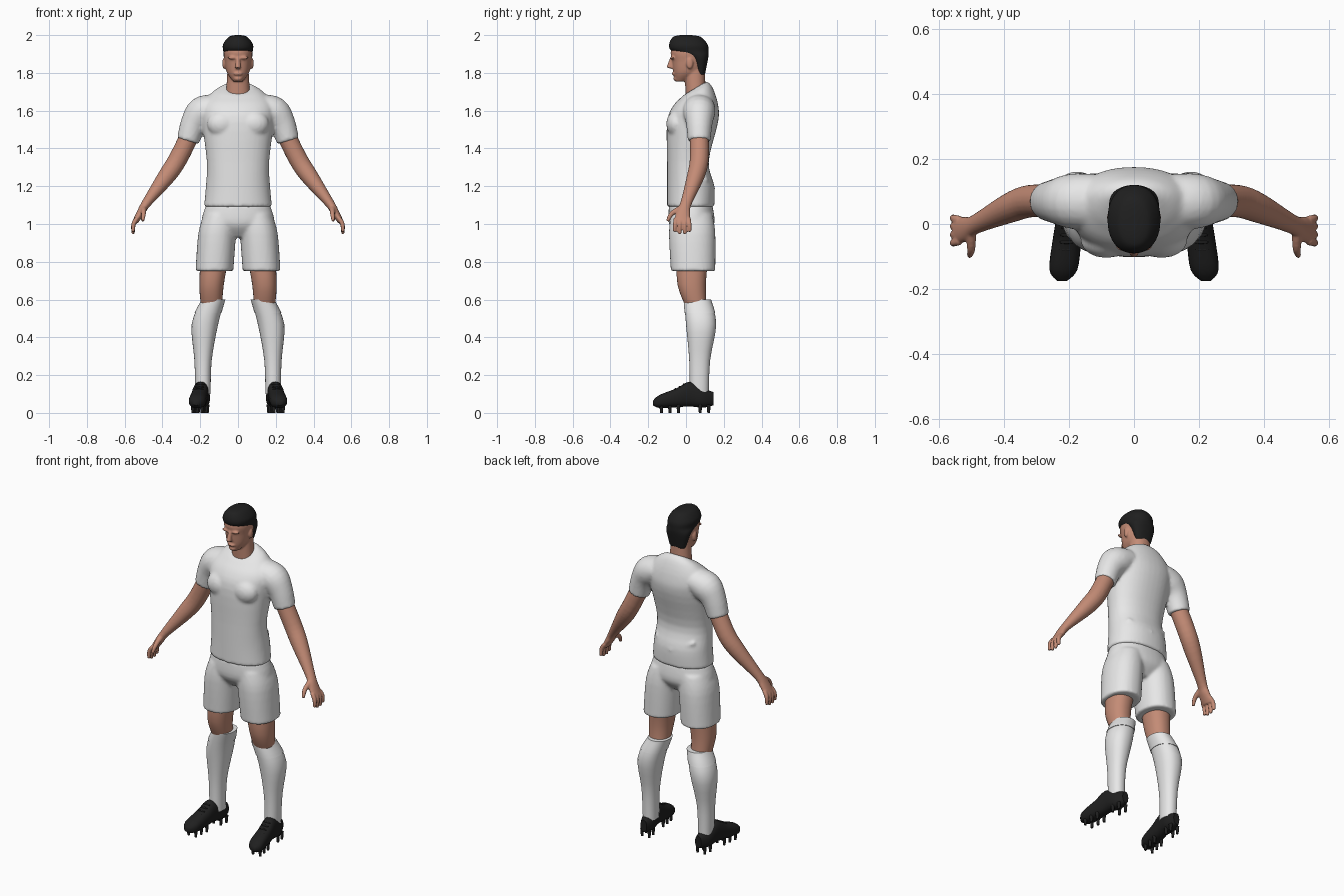
import bpy, bmesh, math
from mathutils import Vector, Matrix

if "Cube" in bpy.data.objects:
    bpy.data.objects.remove(bpy.data.objects["Cube"])


def material(name, red, green, blue):
    mat = bpy.data.materials.new(name)
    mat.use_nodes = True
    color = (red, green, blue, 1)
    mat.diffuse_color = color
    mat.node_tree.nodes["Principled BSDF"].inputs["Base Color"].default_value = color
    return mat


WHITE = material("white_cloth", .8, .8, .8)
SKIN = material("skin", .55, .26, .18)
BLACK = material("black", .014, .014, .014)


def level(z, half, front, back, x=0, tilt=0):
    """A level cross-section: height, half width, front and back depth."""
    return [z, half, front, back, x, tilt]


def joint(x, y, z, radius, flat=1):
    """A point on a limb; flat stretches its section in depth."""
    return [x, y, z, radius, radius * flat]


def section(y, half, bottom, top):
    """An upright cross-section of the boot."""
    return [y, half, bottom, top]


def spline(rows, steps=4):
    """Catmull-Rom interpolation through rows of equal length."""
    out = []
    last = len(rows) - 1
    for i in range(last):
        before, start, end, after = (rows[max(0, min(last, i + k))] for k in (-1, 0, 1, 2))
        for step in range(steps):
            t = step / steps
            out.append([q + t / 2 * (r - p + t * (2 * p - 5 * q + 4 * r - s + t * (3 * (q - r) + s - p)))
                        for p, q, r, s in zip(before, start, end, after)])
    return out + [list(rows[last])]


def skin_rings(bm, frames, power, count):
    """Bridge superelliptic rings given as (centre, u, v) and cap the ends."""
    rings = []
    for centre, u, v in frames:
        ring = []
        for i in range(count):
            angle = math.tau * i / count
            c, s = math.cos(angle), math.sin(angle)
            across = math.copysign(abs(c) ** (2 / power), c)
            along = math.copysign(abs(s) ** (2 / power), s)
            ring.append(bm.verts.new(centre + u * across + v * along))
        rings.append(ring)
    for lower, upper in zip(rings, rings[1:]):
        for i in range(count):
            j = (i + 1) % count
            bm.faces.new((lower[i], lower[j], upper[j], upper[i]))
    bm.faces.new(rings[0])
    bm.faces.new(rings[-1])


def stack(bm, rows, side=1, power=2.2, count=40):
    frames = []
    for z, half, front, back, x, tilt in spline(rows):
        depth = (back - front) / 2
        frames.append((Vector((x * side, (front + back) / 2, z)), Vector((half, 0, 0)),
                       Vector((0, depth, tilt * depth))))
    skin_rings(bm, frames, power, count)


def tube(bm, rows, side=1, count=20):
    rows = spline(rows)
    path = [Vector((x * side, y, z)) for x, y, z, across, deep in rows]
    frames = []
    for i, (point, row) in enumerate(zip(path, rows)):
        along = (path[min(i + 1, len(path) - 1)] - path[max(i - 1, 0)]).normalized()
        v = Vector((0, 1, 0))
        v = (v - along * v.dot(along)).normalized()
        frames.append((point, along.cross(v) * row[3], v * row[4]))
    skin_rings(bm, frames, 2, count)


def ball(bm, centre, size):
    matrix = Matrix.Translation(centre) @ Matrix.Diagonal((*size, 1))
    bmesh.ops.create_uvsphere(bm, u_segments=16, v_segments=10, radius=1, matrix=matrix)


def finish(bm, name, mat, voxel=0):
    bmesh.ops.recalc_face_normals(bm, faces=bm.faces)
    mesh = bpy.data.meshes.new(name)
    bm.to_mesh(mesh)
    bm.free()
    mesh.materials.append(mat)
    obj = bpy.data.objects.new(name, mesh)
    bpy.context.collection.objects.link(obj)
    bpy.ops.object.select_all(action="DESELECT")
    obj.select_set(True)
    bpy.context.view_layer.objects.active = obj
    bpy.ops.object.shade_smooth_by_angle(angle=math.radians(50))
    if voxel:  # fuse overlapping volumes into one soft surface
        fuse = obj.modifiers.new("fuse", "REMESH")
        fuse.mode = "VOXEL"
        fuse.voxel_size = voxel
        fuse.use_smooth_shade = True
        soften = obj.modifiers.new("soften", "SMOOTH")
        soften.factor = .5
        soften.iterations = 4


# Shirt: torso, sleeves, chest and a sagging fold at the lower back
bm = bmesh.new()
stack(bm, [level(z=1.09, half=.18, front=-.1, back=.15),
           level(z=1.2, half=.17, front=-.1, back=.15),
           level(z=1.33, half=.165, front=-.1, back=.12),
           level(z=1.54, half=.19, front=-.1, back=.17),
           level(z=1.63, half=.19, front=-.065, back=.17),
           level(z=1.7, half=.13, front=-.02, back=.14, tilt=.3),
           level(z=1.72, half=.08, front=-.01, back=.11, tilt=.6)])
for side in (1, -1):
    tube(bm, [joint(x=.12, y=.07, z=1.62, radius=.07, flat=1.2),
              joint(x=.19, y=.07, z=1.59, radius=.085),
              joint(x=.235, y=.07, z=1.53, radius=.07),
              joint(x=.265, y=.07, z=1.44, radius=.06)], side)
    ball(bm, centre=(side * .085, -.05, 1.53), size=(.08, .055, .07))
tube(bm, [joint(x=-.13, y=.1, z=1.25, radius=.012),
          joint(x=0, y=.14, z=1.19, radius=.014),
          joint(x=.13, y=.1, z=1.24, radius=.012)])
finish(bm, "shirt", WHITE, voxel=.009)

# Shorts: pelvis and two wide legs
bm = bmesh.new()
stack(bm, [level(z=1.1, half=.17, front=-.09, back=.14),
           level(z=1, half=.19, front=-.09, back=.15),
           level(z=.93, half=.1, front=-.04, back=.1)])
for side in (1, -1):
    stack(bm, [level(z=1.05, half=.09, front=-.08, back=.14, x=.09),
               level(z=.95, half=.1, front=-.09, back=.155, x=.11),
               level(z=.75, half=.1, front=-.08, back=.155, x=.125)], side)
finish(bm, "shorts", WHITE, voxel=.009)

# Head: neck, skull, nose, mouth, chin, ears and brows
bm = bmesh.new()
stack(bm, [level(z=1.66, half=.065, front=0, back=.105),
           level(z=1.83, half=.055, front=-.01, back=.1)])
stack(bm, [level(z=1.755, half=.025, front=-.055, back=0),
           level(z=1.8, half=.058, front=-.066, back=.075),
           level(z=1.86, half=.07, front=-.073, back=.105),
           level(z=1.92, half=.073, front=-.08, back=.11),
           level(z=1.98, half=.04, front=-.04, back=.06)])
tube(bm, [joint(x=0, y=-.075, z=1.88, radius=.009),
          joint(x=0, y=-.088, z=1.825, radius=.016)])
ball(bm, centre=(0, -.064, 1.795), size=(.024, .012, .009))
ball(bm, centre=(0, -.053, 1.77), size=(.022, .014, .014))
for side in (1, -1):
    ball(bm, centre=(side * .074, .02, 1.85), size=(.009, .018, .03))
    ball(bm, centre=(side * .03, -.072, 1.88), size=(.026, .012, .008))
finish(bm, "head", SKIN, voxel=.005)

# Hair: low at the nape, stepping forward over the forehead
bm = bmesh.new()
stack(bm, [level(z=1.79, half=.05, front=.06, back=.1),
           level(z=1.88, half=.075, front=.02, back=.118),
           level(z=1.915, half=.078, front=-.075, back=.12),
           level(z=1.95, half=.08, front=-.09, back=.115),
           level(z=1.99, half=.05, front=-.07, back=.08),
           level(z=2, half=.015, front=-.03, back=.03)])
finish(bm, "hair", BLACK, voxel=.006)

for side, label in ((1, "left"), (-1, "right")):
    # Arm, palm, fingers and thumb
    bm = bmesh.new()
    tube(bm, [joint(x=.25, y=.07, z=1.48, radius=.05),
              joint(x=.32, y=.07, z=1.34, radius=.05),
              joint(x=.38, y=.05, z=1.25, radius=.046),
              joint(x=.485, y=0, z=1.11, radius=.025, flat=1.2),
              joint(x=.515, y=-.015, z=1.06, radius=.021, flat=1.8),
              joint(x=.545, y=-.02, z=1.01, radius=.015, flat=2.8)], side)
    for finger in (-1.5, -.5, .5, 1.5):
        y = -.02 + .022 * finger
        tube(bm, [joint(x=.535, y=y, z=1.03, radius=.012),
                  joint(x=.553, y=y + .003 * finger, z=1, radius=.012),
                  joint(x=.555, y=y + .005 * finger, z=.945 + .006 * finger ** 2, radius=.009)], side)
    tube(bm, [joint(x=.5, y=-.025, z=1.085, radius=.016),
              joint(x=.5, y=-.075, z=1.055, radius=.013),
              joint(x=.505, y=-.098, z=1.015, radius=.009)], side)
    finish(bm, label + "_arm", SKIN, voxel=.005)

    # Knee and thigh
    bm = bmesh.new()
    stack(bm, [level(z=.56, half=.055, front=0, back=.11, x=.14),
               level(z=.68, half=.065, front=-.045, back=.105, x=.14),
               level(z=.85, half=.075, front=-.05, back=.12, x=.12)], side)
    finish(bm, label + "_leg", SKIN)

    # Sock, with a cuff that follows its top slightly outside
    sock = [level(z=.1, half=.04, front=.02, back=.12, x=.185),
            level(z=.28, half=.046, front=.017, back=.128, x=.185),
            level(z=.47, half=.07, front=0, back=.16, x=.175),
            level(z=.6, half=.06, front=-.01, back=.13, x=.13)]
    cuff = [level(z, half + .003, front - .003, back + .003, x)
            for z, half, front, back, x, tilt in spline(sock, steps=8) if z > .52]
    for name, rows in (("_sock", sock), ("_sock_cuff", cuff)):
        bm = bmesh.new()
        stack(bm, rows, side)
        finish(bm, label + name, WHITE)

    # Boot: toes turned slightly outward, ridges for laces
    def boot_x(y):
        return side * (.2 - .12 * y)

    bm = bmesh.new()
    boot = [section(y=-.175, half=.015, bottom=.04, top=.065),
            section(y=-.14, half=.043, bottom=.026, top=.095),
            section(y=-.05, half=.044, bottom=.03, top=.13),
            section(y=.02, half=.041, bottom=.034, top=.165),
            section(y=.09, half=.041, bottom=.028, top=.13),
            section(y=.145, half=.02, bottom=.04, top=.11)]
    skin_rings(bm, [(Vector((boot_x(y), y, (bottom + top) / 2)), Vector((half, 0, 0)),
                     Vector((0, 0, (top - bottom) / 2))) for y, half, bottom, top in spline(boot)], 2.4, 24)
    for lace in range(4):
        y = -.012 - .022 * lace
        ball(bm, centre=(boot_x(y), y, .156 + .55 * y), size=(.024, .005, .006))
    finish(bm, label + "_boot", BLACK)

    # Studs in pairs under the ball of the foot and the heel
    bm = bmesh.new()
    for y in (-.13, -.085, -.04, .075, .12):
        for offset in (-.024, .024):
            place = Matrix.Translation((boot_x(y) + offset, y, .022))
            bmesh.ops.create_cone(bm, cap_ends=True, segments=10, radius1=.007, radius2=.011,
                                  depth=.044, matrix=place)
    finish(bm, label + "_boot_studs", BLACK)
